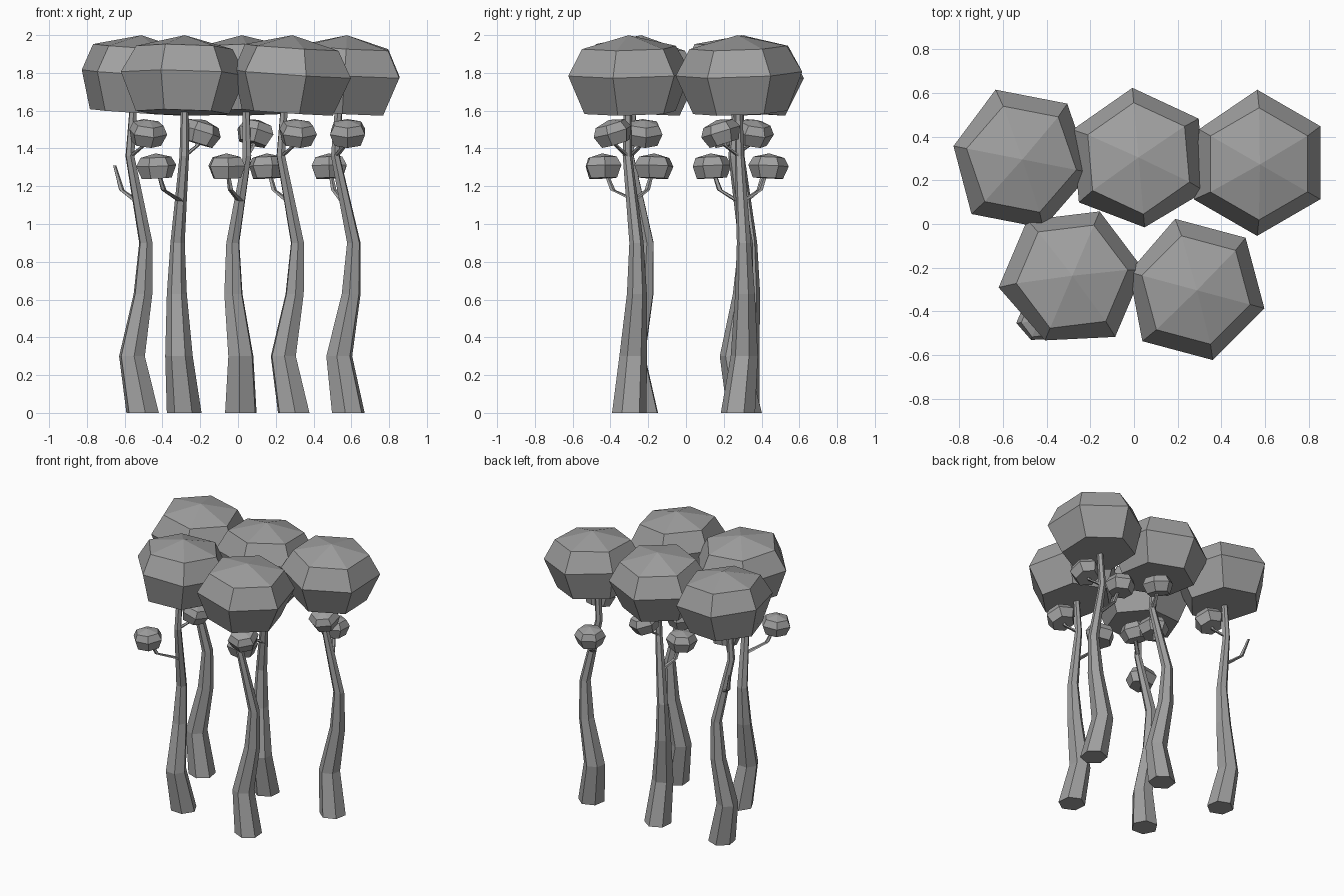
import bpy, bmesh
from math import sin, cos, radians
from mathutils import Matrix, Vector

cube = bpy.data.objects.get("Cube")
if cube:
    bpy.data.objects.remove(cube, do_unlink=True)

grey = bpy.data.materials.new("plain_grey")
grey.use_nodes = True
grey.diffuse_color = (0.35, 0.35, 0.35, 1)
shader = next(n for n in grey.node_tree.nodes if n.type == 'BSDF_PRINCIPLED')
shader.inputs["Base Color"].default_value = (0.35, 0.35, 0.35, 1)


def add_object(name, bm, matrix):
    bmesh.ops.recalc_face_normals(bm, faces=bm.faces)
    mesh = bpy.data.meshes.new(name)
    bm.to_mesh(mesh)
    bm.free()
    mesh.materials.append(grey)
    obj = bpy.data.objects.new(name, mesh)
    obj.matrix_world = matrix
    bpy.context.collection.objects.link(obj)


def ring(bm, centre, radius, sides, phase):
    angles = [radians(phase + i * 360 / sides) for i in range(sides)]
    return [bm.verts.new(Vector(centre) + radius * Vector((cos(a), sin(a), 0)))
            for a in angles]


def bridge(bm, low, high):
    n = len(low)
    for i in range(n):
        j = (i + 1) % n
        bm.faces.new((low[i], low[j], high[j], high[i]))


def limb(name, path, radii, sides, phase, matrix):
    """Tapered low-poly tube with horizontal cross-sections."""
    bm = bmesh.new()
    rings = [ring(bm, p, r, sides, phase) for p, r in zip(path, radii)]
    for low, high in zip(rings, rings[1:]):
        bridge(bm, low, high)
    bm.faces.new(rings[0][::-1])
    bm.faces.new(rings[-1])
    add_object(name, bm, matrix)


def crown(name, centre, size, lean, lean_angle, matrix):
    """Squashed six-sided crown, leaning down towards lean_angle."""
    bm = bmesh.new()
    profile = [(0.25, -0.21), (0.335, -0.005), (0.257, 0.135)]
    rings = [ring(bm, (0, 0, z), r, 6, 45) for r, z in profile]
    # one corner of the widest ring is pulled in
    pulled = rings[1][2].co
    pulled.x *= 0.92
    pulled.y *= 0.92
    for low, high in zip(rings, rings[1:]):
        bridge(bm, low, high)
    bm.faces.new(rings[0][::-1])
    apex = bm.verts.new((0, 0, 0.2))
    for i in range(6):
        bm.faces.new((rings[2][i], rings[2][(i + 1) % 6], apex))
    a = radians(lean_angle)
    axis = Vector((-sin(a), cos(a), 0))
    turn = Matrix.Rotation(radians(lean), 4, axis)
    place = Matrix.Translation(centre) @ turn @ Matrix.Scale(size, 4)
    bmesh.ops.transform(bm, matrix=place, verts=bm.verts)
    add_object(name, bm, matrix)


# Shared tree shape, relative to the foot of the trunk
TRUNK = [(0, 0, 0), (-0.055, 0.02, 0.3), (0.005, 0.04, 0.63),
         (0.02, 0.038, 0.9), (-0.068, -0.01, 1.36), (-0.05, -0.01, 1.62)]
TRUNK_RADII = [0.092, 0.073, 0.053, 0.038, 0.025, 0.021]
LOW_TIP = Vector((-0.14, 0.13, 1.31))
HIGH_TIP = Vector((0.02, -0.09, 1.49))

# name, foot x, foot y, turn in degrees, reach of low crown, has low crown
TREES = [
    ("front_left", 0.295, -0.30, 0, 0, True),
    ("front_right", -0.285, -0.23, 82, 0.09, True),
    ("back_right", -0.505, 0.30, 4, 0, False),
    ("back_middle", 0.015, 0.31, 110, 0, True),
    ("back_left", 0.584, 0.275, -15, 0, True),
]

for name, x, y, turn, reach, has_low in TREES:
    spin = Matrix.Rotation(radians(turn), 4, 'Z')
    place = Matrix.Translation((x, y, 0)) @ spin
    limb(name + "_trunk", TRUNK, TRUNK_RADII, 6, 35, place)
    crown(name + "_main_crown", (-0.02, 0, 1.8), 1, 4, -15, place)

    # lower branch
    low_tip = LOW_TIP + spin.inverted() @ Vector((0, -reach, 0))
    knee = Vector((low_tip.x * 0.75, low_tip.y * 0.73, 1.18))
    limb(name + "_low_branch", [(-0.03, 0.012, 1.12), knee, low_tip],
         [0.022, 0.015, 0.009], 5, 0, place)
    if has_low:
        crown(name + "_low_crown", low_tip, 0.32, 3, 135, place)

    # upper branch
    limb(name + "_high_branch",
         [(-0.065, -0.01, 1.36), (0.0, -0.07, 1.415), HIGH_TIP],
         [0.018, 0.013, 0.009], 5, 0, place)
    crown(name + "_high_crown", HIGH_TIP, 0.32, 17, -75, place)
